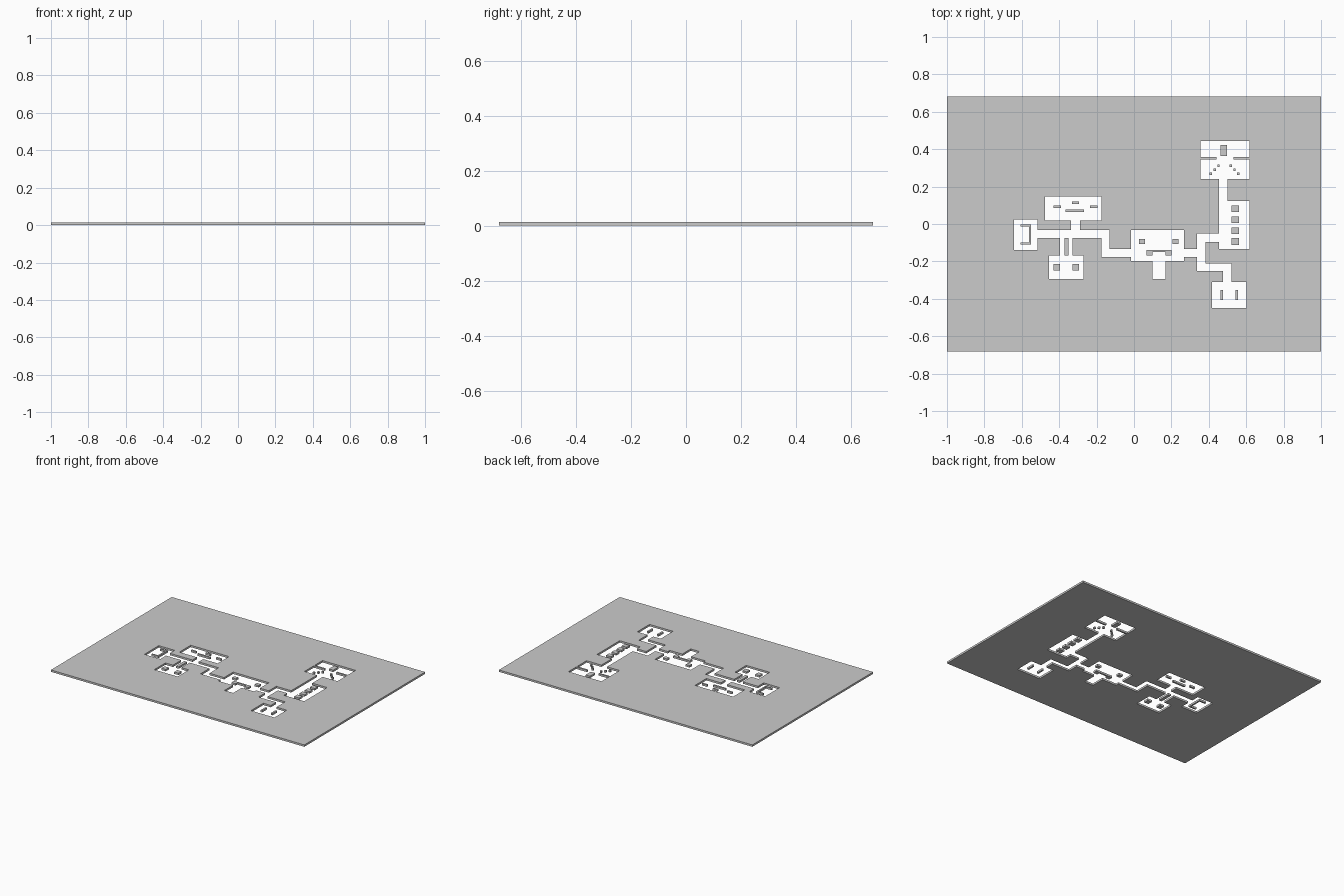
import bpy, bmesh

HEIGHT = 0.0136
PLATE = (-1.0, 1.0, -0.681, 0.681)      # all rectangles are x0, x1, y0, y1

# Open rooms
rooms = [
    (0.356, 0.617, 0.24, 0.444),        # north-east room
    (0.455, 0.617, -0.134, 0.123),      # pillar hall
    (0.417, 0.602, -0.449, -0.31),      # south-east room
    (-0.016, 0.267, -0.198, -0.032),    # central room
    (-0.642, -0.516, -0.139, 0.024),    # west room
    (-0.476, -0.174, 0.019, 0.147),     # north-west room
    (-0.455, -0.27, -0.294, -0.168),    # south-west room
]

# Corridors that join the rooms
corridors = [
    (0.455, 0.5, 0.123, 0.24),
    (0.337, 0.455, -0.096, -0.05),
    (0.337, 0.382, -0.251, -0.05),
    (0.337, 0.521, -0.251, -0.211),
    (0.476, 0.521, -0.31, -0.211),
    (0.267, 0.337, -0.176, -0.134),
    (0.099, 0.168, -0.294, -0.198),
    (-0.174, -0.016, -0.176, -0.134),
    (-0.174, -0.131, -0.176, -0.031),
    (-0.516, -0.131, -0.075, -0.031),
    (-0.337, -0.289, -0.031, 0.019),
    (-0.396, -0.372, -0.168, -0.075),
    (-0.35, -0.329, -0.168, -0.075),
]


def mirrored(axis, x0, x1, y0, y1):
    """A rectangle and its reflection about x = axis."""
    return [(x0, x1, y0, y1), (2 * axis - x1, 2 * axis - x0, y0, y1)]


# Solid blocks standing inside the rooms
blocks = [
    (0.463, 0.497, 0.363, 0.422),       # north-east block
    (0.067, 0.2, -0.15, -0.139),        # central bar
    (-0.607, -0.551, -0.013, -0.002),   # west bracket
    (-0.607, -0.551, -0.11, -0.099),
    (-0.562, -0.551, -0.11, -0.002),
    (-0.332, -0.294, 0.107, 0.12),      # north-west bars
    (-0.366, -0.267, 0.064, 0.077),
]
blocks += mirrored(0.4865, 0.356, 0.441, 0.346, 0.358)      # partition walls
for i in range(3):                                          # diagonal studs
    x, y = 0.446 - 0.0205 * i, 0.305 - 0.021 * i
    blocks += mirrored(0.4845, x, x + 0.012, y, y + 0.013)
for i in range(4):                                          # hall pillars
    y = 0.064 - 0.0587 * i
    blocks.append((0.522, 0.561, y, y + 0.036))
blocks += mirrored(0.5095, 0.463, 0.476, -0.406, -0.353)    # south-east bars
blocks += mirrored(0.1325, 0.027, 0.059, -0.107, -0.08)     # central pillars
blocks += mirrored(0.1335, 0.067, 0.099, -0.169, -0.139)    # central bar ends
blocks += mirrored(-0.3125, -0.431, -0.391, 0.085, 0.098)   # north-west side bars
blocks += mirrored(-0.3625, -0.43, -0.396, -0.249, -0.214)  # south-west pillars


def inside(rects, x, y):
    return any(a < x < b and c < y < d for a, b, c, d in rects)


# Lay out a shared grid, keep its solid cells and extrude them to a slab
every = [tuple(round(v, 4) for v in r) for r in [PLATE] + rooms + corridors + blocks]
xs = sorted({v for r in every for v in r[:2]})
ys = sorted({v for r in every for v in r[2:]})
openings = rooms + corridors

bm = bmesh.new()
grid = {}


def vert(i, j):
    if (i, j) not in grid:
        grid[i, j] = bm.verts.new((xs[i], ys[j], 0))
    return grid[i, j]


for i in range(len(xs) - 1):
    for j in range(len(ys) - 1):
        x, y = (xs[i] + xs[i + 1]) / 2, (ys[j] + ys[j + 1]) / 2
        if not inside(openings, x, y) or inside(blocks, x, y):
            bm.faces.new([vert(i, j), vert(i + 1, j), vert(i + 1, j + 1), vert(i, j + 1)])

slab = bmesh.ops.extrude_face_region(bm, geom=bm.faces[:], use_keep_orig=True)
top = [g for g in slab["geom"] if isinstance(g, bmesh.types.BMVert)]
bmesh.ops.translate(bm, verts=top, vec=(0, 0, HEIGHT))
bmesh.ops.recalc_face_normals(bm, faces=bm.faces[:])

mesh = bpy.data.meshes.new("floor_plan_plate")
bm.to_mesh(mesh)
bm.free()
plate = bpy.data.objects.new("floor_plan_plate", mesh)
bpy.context.collection.objects.link(plate)
